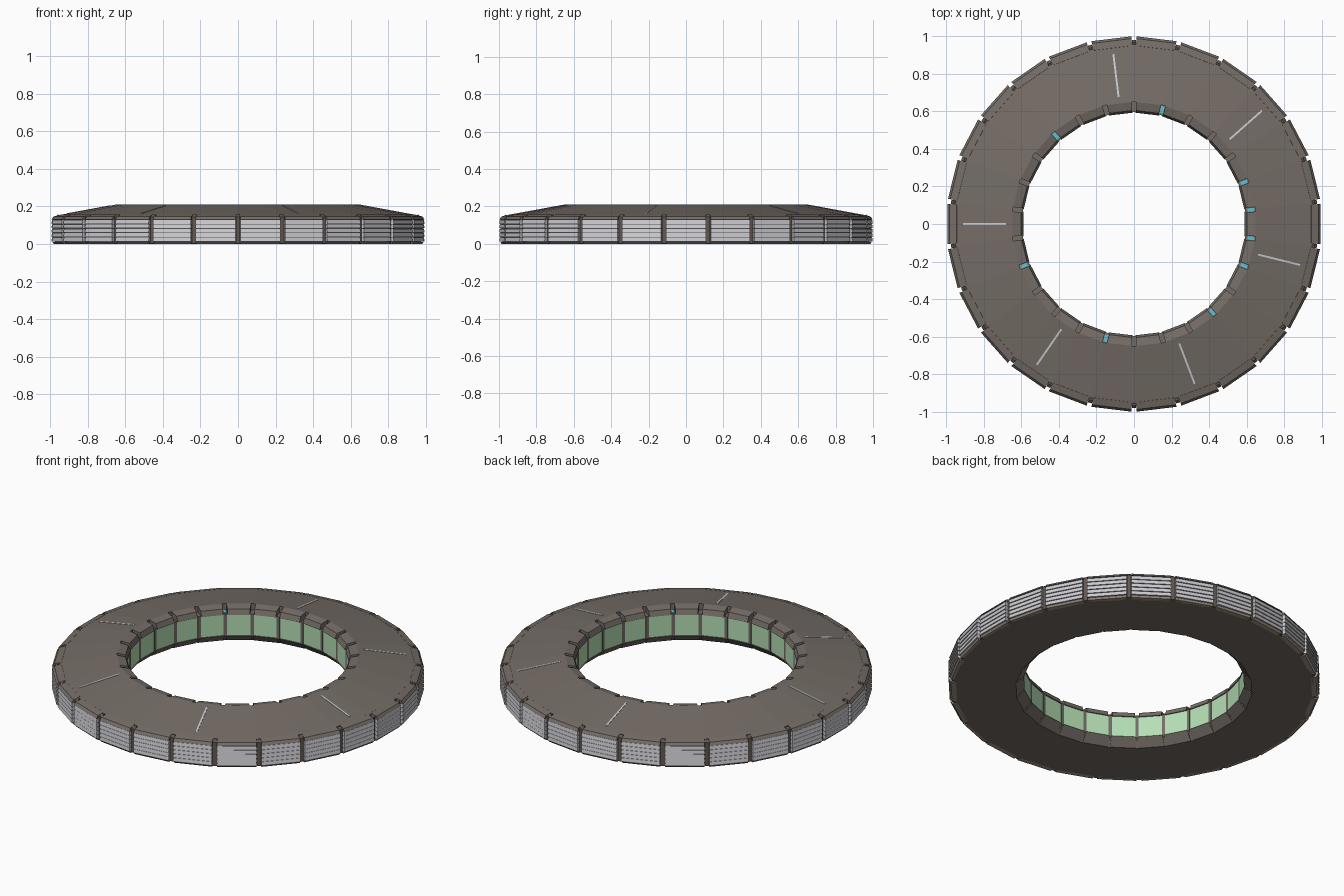
import bpy, bmesh, math

if "Cube" in bpy.data.objects:
    bpy.data.objects.remove(bpy.data.objects["Cube"])

N = 26                      # bays around the ring
H = math.pi / N             # half angle of a bay
START = -math.pi / 2        # a rib stands at the front


def material(name, rgb):
    m = bpy.data.materials.new(name)
    m.diffuse_color = (*rgb, 1)
    m.use_nodes = True
    m.node_tree.nodes["Principled BSDF"].inputs["Base Color"].default_value = m.diffuse_color
    return m


STONE = material("brown grey", (0.175, 0.150, 0.133))
POST = material("rib brown", (0.125, 0.095, 0.078))
SILVER = material("silver", (0.60, 0.60, 0.64))
GLASS = material("green glass", (0.46, 0.74, 0.46))
TRIM = material("tan trim", (0.36, 0.30, 0.24))
CYAN = material("cyan light", (0.10, 0.55, 0.65))
GROOVE = material("dark groove", (0.09, 0.09, 0.095))


def prism(bm, profile, ang, half, scale=1.0, caps=True):
    """Extrude an (r, z) profile sideways; half(r) gives the half width."""
    c, s = math.cos(ang), math.sin(ang)
    sides = []
    for sign in (-1, 1):
        row = []
        for r, z in profile:
            a, t = r * scale, sign * half(r)
            row.append(bm.verts.new((a * c - t * s, a * s + t * c, z)))
        sides.append(row)
    n = len(profile)
    for i in range(n):
        j = (i + 1) % n
        bm.faces.new((sides[0][i], sides[0][j], sides[1][j], sides[1][i]))
    if caps:
        bm.faces.new(sides[0][::-1])
        bm.faces.new(sides[1])


def finish(bm, name, mat, weld=False):
    if weld:
        bmesh.ops.remove_doubles(bm, verts=bm.verts, dist=1e-4)
    bmesh.ops.recalc_face_normals(bm, faces=bm.faces)
    me = bpy.data.meshes.new(name)
    bm.to_mesh(me)
    bm.free()
    me.materials.append(mat)
    ob = bpy.data.objects.new(name, me)
    bpy.context.collection.objects.link(ob)


def bays(name, profiles, mat, gap=0.0):
    """Repeat profiles in every bay, leaving a gap at each rib."""
    bm = bmesh.new()
    for k in range(N):
        for p in profiles:
            prism(bm, p, START + (2 * k + 1) * H,
                  lambda r: r * math.sin(H) - gap, math.cos(H), gap > 0)
    finish(bm, name, mat, gap == 0)


def ribs(name, profile, mat, width, which=range(N), first=START):
    """Repeat a thin radial piece at the chosen rib positions."""
    bm = bmesh.new()
    for k in which:
        prism(bm, profile, first + 2 * k * H, lambda r: width)
    finish(bm, name, mat)


# main ring: floor, sloping roof and inner ledge
bays("ring_body", [[(0.64, 0), (0.972, 0), (0.972, 0.143), (0.95, 0.155),
                    (0.65, 0.21), (0.65, 0.172), (0.605, 0.172),
                    (0.605, 0.045)]], STONE)

# roof edge, split at every outer rib
bays("roof_edge", [[(0.94, 0.13), (1.0, 0.13), (0.988, 0.146),
                    (0.95, 0.1555), (0.94, 0.15)]], STONE, 0.013)

# silver louvres of the outer wall, with dark recesses between
louvres = []
for i in range(5):
    z = 0.013 + i * 0.0235
    louvres.append([(0.97, z), (1.0, z), (0.997, z + 0.0205), (0.97, z + 0.0205)])
bays("outer_louvres", louvres, SILVER, 0.013)
bays("louvre_recess", [[(0.97, 0.012), (0.993, 0.012), (0.993, 0.13), (0.97, 0.13)]],
     GROOVE, 0.0135)
bays("base_trim", [[(0.96, 0), (0.987, 0), (0.995, 0.01), (0.96, 0.01)]], TRIM, 0.013)

# outer ribs, set back between the panels
ribs("outer_ribs", [(0.96, 0.003), (0.98, 0.003), (0.98, 0.143), (0.965, 0.156),
                    (0.955, 0.153)], POST, 0.011)

# inner roof lip and lower skirt, split at every inner rib
bays("inner_roof_lip", [[(0.65, 0.17), (0.593, 0.17), (0.605, 0.20), (0.65, 0.21)]],
     STONE, 0.012)
bays("inner_skirt", [[(0.593, 0.046), (0.636, 0), (0.66, 0), (0.66, 0.046)]],
     STONE, 0.006)

# inner glass wall and its ribs
bays("inner_glass", [[(0.599, 0.046), (0.606, 0.046), (0.606, 0.17), (0.599, 0.17)]],
     GLASS, 0.009)
ribs("inner_ribs", [(0.596, 0.04), (0.612, 0.03), (0.612, 0.174), (0.596, 0.174)],
     STONE, 0.009)

# small lights in some of the roof slots
ribs("slot_lights", [(0.607, 0.17), (0.645, 0.17), (0.645, 0.178), (0.607, 0.178)],
     CYAN, 0.009, [-k for k in (1, 5, 6, 7, 8, 10, 14, 18, 23)], math.pi / 2)


# thin silver strips on the roof, every fourth bay
def roof_z(a):
    return 0.21 - (a / math.cos(H) - 0.65) * 0.055 / 0.3


a, b = 0.68, 0.91
ribs("roof_strips", [(a, roof_z(a) - 0.003), (b, roof_z(b) - 0.003),
                     (b, roof_z(b) + 0.002), (a, roof_z(a) + 0.002)],
     SILVER, 0.005, range(0, 24, 4), math.pi)
